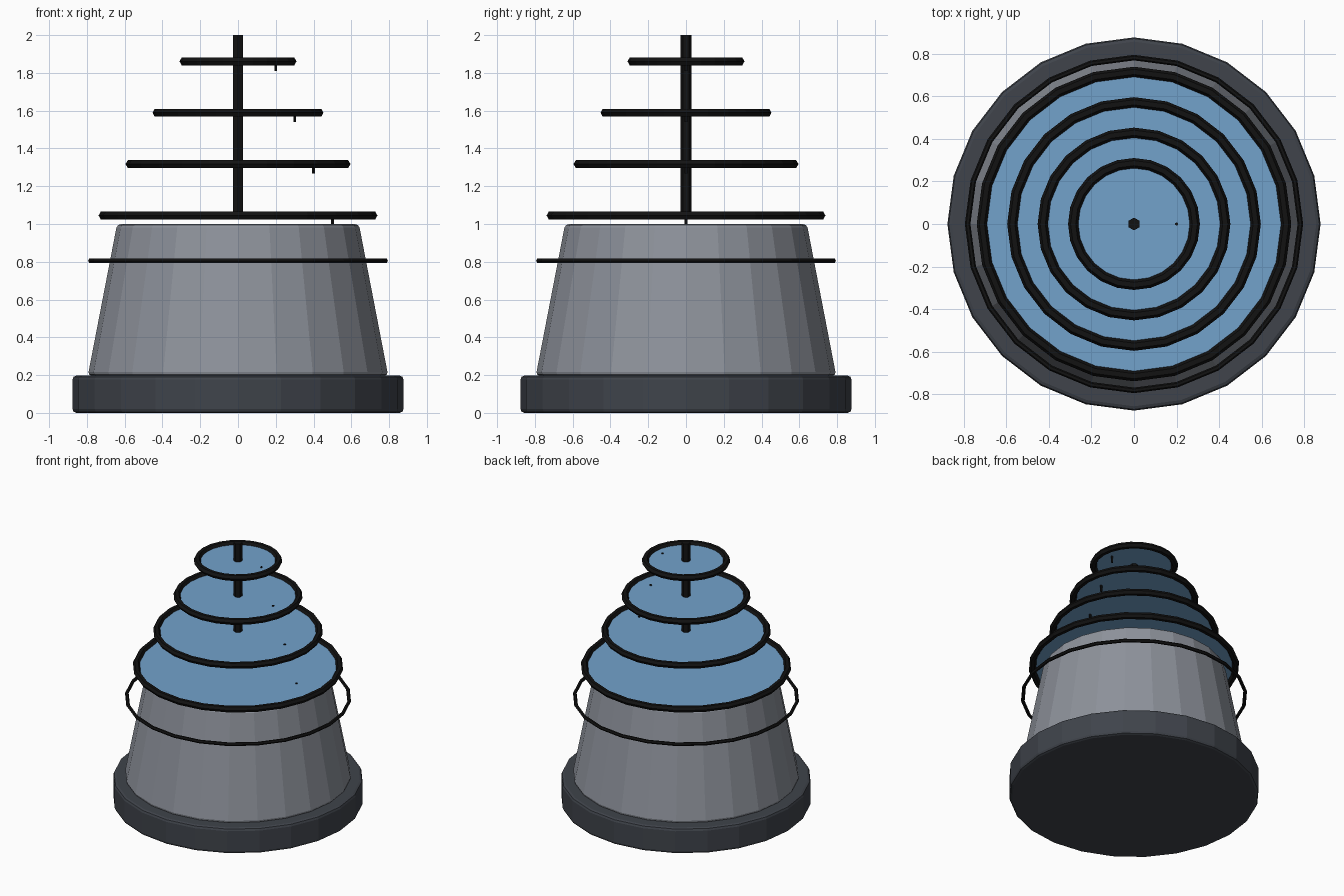
import bpy
from math import pi

if "Cube" in bpy.data.objects:
    bpy.data.objects.remove(bpy.data.objects["Cube"])


def material(name, color):
    m = bpy.data.materials.new(name)
    m.diffuse_color = (*color, 1)
    m.use_nodes = True
    m.node_tree.nodes["Principled BSDF"].inputs["Base Color"].default_value = m.diffuse_color
    return m


blue = material("water_blue", (0.17, 0.36, 0.60))
black = material("rim_black", (0.006, 0.006, 0.006))
dark = material("base_dark", (0.05, 0.057, 0.07))
grey = material("body_grey", (0.27, 0.29, 0.33))


def finish(name, mat, bevel=0):
    ob = bpy.context.object
    ob.name = name
    ob.data.materials.append(mat)
    if bevel:
        mod = ob.modifiers.new("soft_edge", 'BEVEL')
        mod.width = bevel
        mod.segments = 2
        mod.limit_method = 'ANGLE'
        mod.angle_limit = 0.8
    return ob


def frustum(name, r1, r2, z0, z1, mat, sides=24, bevel=0, x=0):
    bpy.ops.mesh.primitive_cone_add(vertices=sides, radius1=r1, radius2=r2,
                                    depth=z1 - z0, location=(x, 0, (z0 + z1) / 2))
    return finish(name, mat, bevel)


def ring(name, radius, thickness, z):
    bpy.ops.mesh.primitive_torus_add(major_segments=24, minor_segments=6,
                                     major_radius=radius, minor_radius=thickness,
                                     location=(0, 0, z))
    return finish(name, black)


# Plinth, tapered body and the band around it
frustum("base", 0.876, 0.876, 0, 0.197, dark, bevel=0.02)
frustum("body", 0.795, 0.64, 0.197, 1.0, grey, bevel=0.02)
ring("body_band", 0.781, 0.013, 0.805)

# Four shrinking tiers: disc, rim and a small drip peg
for i in range(4):
    radius = (5 - i) / 7
    z = 1.045 + 0.272 * i
    bpy.ops.mesh.primitive_circle_add(vertices=24, radius=radius,
                                      fill_type='NGON', location=(0, 0, z))
    finish(f"tier_disc_{i + 1}", blue)
    ring(f"tier_rim_{i + 1}", radius, 0.024, z)
    frustum(f"drip_peg_{i + 1}", 0.008, 0.008, z - 0.05, z + 0.006, black,
            sides=6, x=0.7 * radius)

# Central hexagonal mast
frustum("mast", 0.03, 0.03, 1.045, 2.0, black, sides=6)
